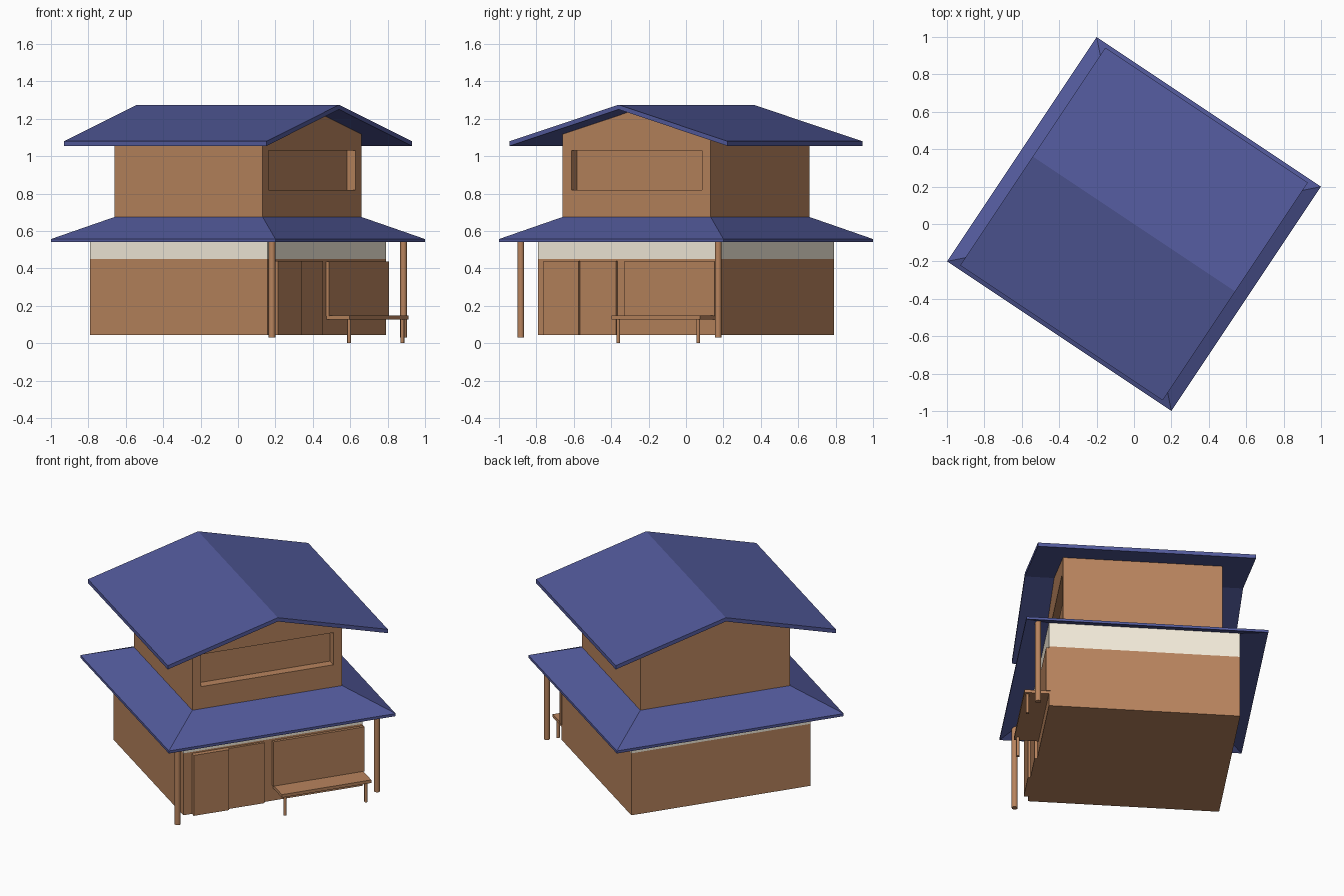
import bpy, bmesh, math
from mathutils import Matrix

if "Cube" in bpy.data.objects:
    bpy.data.objects.remove(bpy.data.objects["Cube"])

# The house is square to its own axes (front = -y), then turned as a whole
TURN = Matrix.Rotation(math.atan2(1.2, 0.8), 4, 'Z')


def material(name, rgb):
    m = bpy.data.materials.new(name)
    m.diffuse_color = (*rgb, 1)
    m.use_nodes = True
    m.node_tree.nodes["Principled BSDF"].inputs["Base Color"].default_value = m.diffuse_color
    return m


WOOD = material("wood", (0.48, 0.23, 0.11))
BLUE = material("roof_blue", (0.085, 0.102, 0.33))
CREAM = material("plaster", (0.89, 0.83, 0.70))


def finish(name, bm, mat):
    bmesh.ops.recalc_face_normals(bm, faces=bm.faces)
    bm.transform(TURN)
    me = bpy.data.meshes.new(name)
    bm.to_mesh(me)
    bm.free()
    me.materials.append(mat)
    ob = bpy.data.objects.new(name, me)
    bpy.context.collection.objects.link(ob)
    return ob


def box(name, x, y, z, mat):
    bm = bmesh.new()
    bmesh.ops.create_cube(bm, size=1)
    for v in bm.verts:
        v.co = [(a + b) / 2 + c * (b - a) for c, (a, b) in zip(v.co, (x, y, z))]
    return finish(name, bm, mat)


def extrude_profile(name, pts, y0, y1, mat):
    bm = bmesh.new()
    face = bm.faces.new([bm.verts.new((x, y0, z)) for x, z in pts])
    ext = bmesh.ops.extrude_face_region(bm, geom=[face])
    for v in ext["geom"]:
        if isinstance(v, bmesh.types.BMVert):
            v.co.y = y1
    return finish(name, bm, mat)


def post(name, x, y, z0, z1, r):
    bm = bmesh.new()
    bmesh.ops.create_cone(bm, cap_ends=True, segments=12, radius1=r, radius2=r, depth=z1 - z0,
                          matrix=Matrix.Translation((x, y, (z0 + z1) / 2)))
    for f in bm.faces:
        f.smooth = len(f.verts) == 4
    for e in bm.edges:
        e.smooth = all(f.smooth for f in e.link_faces)
    return finish(name, bm, WOOD)


def square_loft(name, rings, mat):
    # closed loop of square rings given as (half size, height)
    bm = bmesh.new()
    loops = [[bm.verts.new((sx * h, sy * h, z)) for sx, sy in ((-1, -1), (1, -1), (1, 1), (-1, 1))]
             for h, z in rings]
    for a, b in zip(loops, loops[1:] + loops[:1]):
        for i in range(4):
            j = (i + 1) % 4
            bm.faces.new((a[i], a[j], b[j], b[i]))
    return finish(name, bm, mat)


# Ground floor walls: wood below, plaster band above
W = (-0.57, 0.57)
box("lower_wall", W, W, (0.045, 0.45), WOOD)
box("plaster_band", W, W, (0.45, 0.615), CREAM)

# Skirt roof around the middle
square_loft("skirt_roof", [(0.721, 0.54), (0.721, 0.557), (0.476, 0.675), (0.476, 0.655)], BLUE)

# Upper storey with gable ends and a recessed window
U = 0.476
SLOPE = 0.195 / 0.70
extrude_profile("upper_wall", [(-U, 0.665), (U, 0.665), (U, 1.25 - U * SLOPE), (0, 1.25), (-U, 1.25 - U * SLOPE)],
                -U, U, WOOD)
cutter = box("window_cutter", (-0.42, 0.42), (-0.6, -0.42), (0.82, 1.03), WOOD)
cutter.hide_render = True
wall = bpy.data.objects["upper_wall"]
mod = wall.modifiers.new("window", 'BOOLEAN')
mod.object = cutter
mod.solver = 'EXACT'
deps = bpy.context.evaluated_depsgraph_get()
cut = bpy.data.meshes.new_from_object(wall.evaluated_get(deps))
wall.modifiers.clear()
wall.data = cut
bpy.data.objects.remove(cutter)

# Gable roof
extrude_profile("gable_roof", [(-0.70, 1.055), (0, 1.25), (0.70, 1.055), (0.70, 1.08), (0, 1.275), (-0.70, 1.08)],
                -0.65, 0.65, BLUE)

# Sliding doors and lower window panel
box("door_left", (-0.515, -0.29), (-0.60, -0.56), (0.045, 0.44), WOOD)
box("door_right", (-0.29, -0.06), (-0.585, -0.56), (0.045, 0.44), WOOD)
box("window_panel", (-0.005, 0.575), (-0.588, -0.56), (0.145, 0.437), WOOD)

# Porch posts
for side, x in (("left", -0.634), ("right", 0.634)):
    post("porch_post_" + side, x, -0.641, 0.03, 0.585, 0.018)

# Bench
box("bench_seat", (0, 0.568), (-0.716, -0.565), (0.127, 0.147), WOOD)
for side, x in (("left", 0.028), ("right", 0.542)):
    post("bench_leg_" + side, x, -0.695, 0, 0.13, 0.01)
